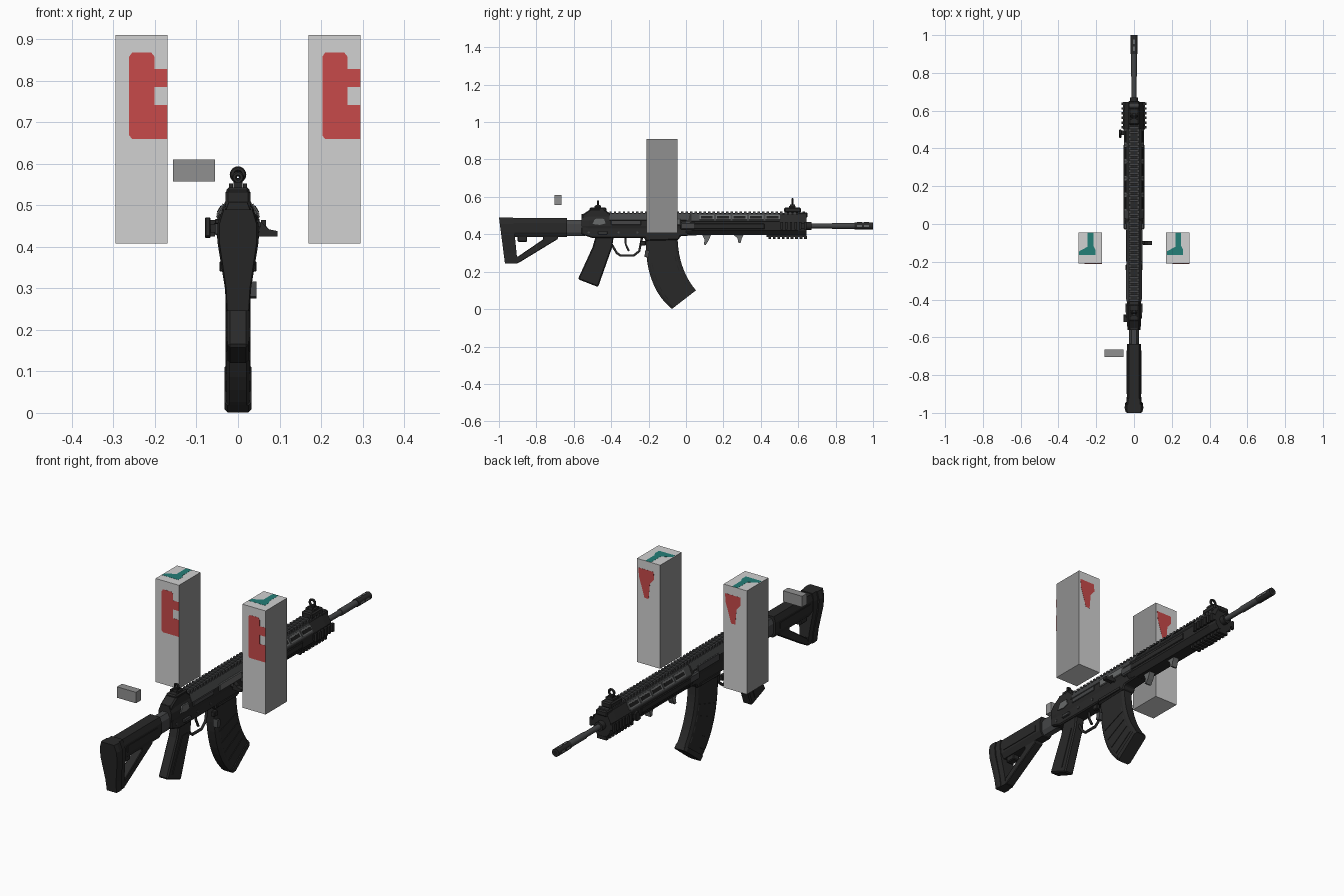
import bpy, bmesh, math
from mathutils import Matrix, Vector

cube = bpy.data.objects.get("Cube")
if cube:
    bpy.data.objects.remove(cube, do_unlink=True)


def material(name, r, g, b):
    m = bpy.data.materials.new(name)
    m.use_nodes = True
    m.diffuse_color = (r, g, b, 1)
    m.node_tree.nodes["Principled BSDF"].inputs["Base Color"].default_value = (r, g, b, 1)
    return m


POLYMER = material("dark polymer", .022, .022, .022)
BLACK = material("black rubber", .012, .012, .012)
STEEL = material("gunmetal", .058, .06, .062)
GREY = material("worn grey metal", .14, .145, .145)
PALE = material("pale box grey", .64, .64, .64)
MID = material("mid box grey", .28, .28, .28)
RED = material("red paint", .57, .068, .068)
TEAL = material("teal paint", .017, .21, .185)


def finish(bm, name, mat, bevel=0, mirror=False, array=None):
    """Turn a bmesh into an object with optional bevel, x mirror and y array."""
    bmesh.ops.recalc_face_normals(bm, faces=bm.faces)
    me = bpy.data.meshes.new(name)
    bm.to_mesh(me)
    bm.free()
    me.materials.append(mat)
    ob = bpy.data.objects.new(name, me)
    bpy.context.collection.objects.link(ob)
    if bevel:
        b = ob.modifiers.new("bevel", "BEVEL")
        b.width, b.segments = bevel, 1
    if array:
        a = ob.modifiers.new("array", "ARRAY")
        a.count, a.use_relative_offset, a.use_constant_offset = array[0], False, True
        a.constant_offset_displace = (0, array[1], 0)
    if mirror:
        ob.modifiers.new("mirror", "MIRROR")
    return ob


def loft(name, rings, mat, **kw):
    """Skin a list of equal-length rings and cap both ends."""
    bm = bmesh.new()
    vs = [[bm.verts.new(p) for p in ring] for ring in rings]
    n = len(vs[0])
    for a, b in zip(vs, vs[1:]):
        for i in range(n):
            bm.faces.new((a[i], a[(i + 1) % n], b[(i + 1) % n], b[i]))
    bm.faces.new(vs[0])
    bm.faces.new(vs[-1])
    return finish(bm, name, mat, **kw)


def prism(name, yz, x0, x1, mat, **kw):
    return loft(name, [[(x, y, z) for y, z in yz] for x in (x0, x1)], mat, **kw)


def mirrored(half, y, s=1):
    return [(x * s, y, z) for x, z in half] + [(-x * s, y, z) for x, z in reversed(half)]


def body(name, half, ys, mat, **kw):
    """Symmetric xz half profile extruded along y; ys holds (y, width scale)."""
    return loft(name, [mirrored(half, y, s) for y, s in ys], mat, **kw)


def box(name, x, y, z, mat, tilt=0, **kw):
    bm = bmesh.new()
    size = Vector((x[1] - x[0], y[1] - y[0], z[1] - z[0]))
    centre = Vector((sum(x), sum(y), sum(z))) / 2
    bmesh.ops.create_cube(bm, size=1, matrix=Matrix.Translation(centre) @
                          Matrix.Rotation(tilt, 4, "Y") @ Matrix.Diagonal(size).to_4x4())
    return finish(bm, name, mat, **kw)


def tube(name, r, y0, y1, z, mat, x=0, axis="Y", sides=16, **kw):
    """Smooth-sided cylinder along y, or along x from y0 to y1 with x as its y position."""
    bm = bmesh.new()
    mid = (y0 + y1) / 2
    rot = Matrix.Rotation(math.pi / 2, 4, "X" if axis == "Y" else "Y")
    at = (x, mid, z) if axis == "Y" else (mid, x, z)
    bmesh.ops.create_cone(bm, cap_ends=True, segments=sides, radius1=r, radius2=r,
                          depth=y1 - y0, matrix=Matrix.Translation(at) @ rot)
    for f in bm.faces:
        f.smooth = len(f.verts) == 4
    for e in bm.edges:
        e.smooth = e.calc_face_angle(0) < 1
    return finish(bm, name, mat, **kw)


# Stock: cheek tube, butt with a raked rear edge, pad, angled strut
body("stock_tube", [(.022, .385), (.036, .41), (.036, .46), (.026, .487)], [(-.97, 1), (-.635, 1)], POLYMER)


def butt_ring(y, s, rake):
    """Butt outline at y, leaning forward towards its lower end."""
    half = [(.027, .245), (.03, .3), (.047, .41), (.047, .455), (.036, .49)]
    return [(x, y + rake * (.49 - z), z) for x, y, z in mirrored(half, y, s)]


loft("stock_butt", [butt_ring(-.985, .9, .13), butt_ring(-.925, .85, .1)], POLYMER)
loft("butt_pad", [butt_ring(-1, .95, .13), butt_ring(-.98, 1.05, .13), butt_ring(-.955, 1, .1)], POLYMER)
prism("stock_strut", [(-.95, .247), (-.895, .247), (-.685, .375), (-.685, .41), (-.765, .41), (-.765, .372),
                      (-.9, .28), (-.95, .29)], -.022, .022, POLYMER, bevel=.003)
box("stock_latch", (-.018, .018), (-.9, -.85), (.36, .39), POLYMER, bevel=.004)
box("stock_side_panel", (.034, .039), (-.9, -.67), (.42, .45), POLYMER, mirror=True)
body("buffer_tube", [(.014, .39), (.026, .41), (.026, .455), (.014, .476)], [(-.65, 1), (-.54, 1)], STEEL)

# Receiver: upper with lighter shoulder shell, lower, rear hump
body("upper_receiver", [(.034, .43), (.038, .445), (.038, .475), (.024, .508)], [(-.56, .9), (-.52, 1), (.02, 1)], POLYMER)
body("receiver_shoulder", [(.036, .472), (.041, .476), (.026, .509)], [(-.41, 1), (.02, 1)], STEEL)
prism("lower_receiver", [(-.56, .44), (-.56, .4), (-.5, .38), (-.22, .38), (-.22, .365), (-.04, .37), (-.03, .39),
                         (.06, .395), (.06, .44)], -.034, .034, POLYMER, bevel=.005)
prism("rear_hump", [(-.56, .475), (-.555, .505), (-.51, .535), (-.44, .538), (-.4, .505), (-.4, .475)],
      -.03, .03, POLYMER, bevel=.006)
prism("rear_side_plate", [(-.5, .455), (-.485, .487), (-.44, .487), (-.43, .458), (-.46, .45)], .036, .043, GREY, mirror=True)
box("receiver_side_panel", (.036, .042), (-.4, -.24), (.45, .472), STEEL, mirror=True, bevel=.002)
box("ejection_cover", (.036, .044), (-.2, -.03), (.448, .484), GREY, bevel=.003)
box("bolt_panel", (-.043, -.036), (-.2, -.03), (.448, .484), STEEL, bevel=.003)
box("well_rib", (.033, .039), (-.21, -.06), (.375, .388), POLYMER, mirror=True)
tube("charging_arm", .009, .03, .07, .44, POLYMER, x=-.1, axis="X", sides=10)
loft("charging_knob", [[(x, y, z) for x, z in ((.048, .425), (.095, .425), (.095, .438), (.075, .442), (.055, .46))]
                       for y in (-.112, -.09)], POLYMER)
box("selector", (.033, .045), (-.47, -.42), (.4, .415), STEEL, mirror=True, bevel=.002)
box("selector_lever", (-.056, -.035), (-.52, -.48), (.455, .467), POLYMER, bevel=.002)
box("magazine_release", (.025, .045), (-.245, -.215), (.34, .365), POLYMER, mirror=True, bevel=.003)
for y in (-.52, -.36, -.26):
    tube("receiver_pin", .006, -.037, .037, .41, STEEL, x=y, axis="X", sides=12)

# Grip and trigger
prism("grip", [(-.48, .4), (-.385, .4), (-.395, .33), (-.47, .118), (-.578, .16), (-.5, .33)], -.025, .025, POLYMER, bevel=.006)
prism("grip_panel", [(-.465, .33), (-.42, .33), (-.49, .15), (-.54, .172)], .024, .028, POLYMER, mirror=True)


def rod(name, pts, r, mat):
    cu = bpy.data.curves.new(name, "CURVE")
    cu.dimensions, cu.bevel_depth, cu.bevel_resolution = "3D", r, 1
    sp = cu.splines.new("POLY")
    sp.points.add(len(pts) - 1)
    for p, (y, z) in zip(sp.points, pts):
        p.co = (0, y, z, 1)
    cu.use_fill_caps = True
    cu.materials.append(mat)
    bpy.context.collection.objects.link(bpy.data.objects.new(name, cu))


rod("trigger_guard", [(-.4, .35), (-.37, .3), (-.35, .286), (-.28, .286), (-.25, .31), (-.235, .385)], .007, POLYMER)
rod("trigger", [(-.325, .385), (-.322, .345), (-.305, .31)], .006, POLYMER)


# Curved magazine with shallow ribs and floor plate
def bezier(a, b, c, t):
    return Vector(a) * (1 - t) ** 2 + Vector(b) * 2 * t * (1 - t) + Vector(c) * t * t


def mag_ring(t, w, inset=0):
    back = bezier((-.215, .4), (-.225, .12), (-.075, .001), t)
    front = bezier((-.045, .4), (-.047, .22), (.053, .1), t)
    a, b = back.lerp(front, inset), back.lerp(front, 1 - inset)
    c, d = a.lerp(b, .08), a.lerp(b, .92)
    half = [(w * .75, a), (w, c), (w, d), (w * .75, b)]
    return [(x, p.x, p.y) for x, p in half] + [(-x, p.x, p.y) for x, p in reversed(half)]


loft("magazine", [mag_ring(i / 10, .028) for i in range(11)], POLYMER)
for i in range(4):
    t = .32 + i * .15
    loft("magazine_rib", [mag_ring(t, .0305, .08), mag_ring(t + .09, .0305, .08)], POLYMER)
loft("magazine_floor", [mag_ring(.93, .033), mag_ring(1, .033)], POLYMER)
prism("magazine_catch", [(-.222, .28), (-.2, .275), (-.195, .312), (-.217, .317)], .02, .044, STEEL)

# Handguard with lighter shoulder, tilted vents, side panels and rails
body("handguard", [(.03, .395), (.05, .42), (.052, .465), (.028, .508)],
     [(0, .85), (.03, 1), (.6, 1), (.645, .9)], POLYMER)
body("handguard_shoulder", [(.048, .468), (.053, .472), (.03, .51)], [(.03, 1), (.5, 1)], STEEL)
SLOPE = -math.atan2(.023, .038)
for i in range(5):
    y = .072 + i * .088
    for nm, grow, lift, m in (("vent_frame", 0, 0, GREY), ("vent_opening", .007, .002, BLACK)):
        box(nm, (.039 + lift, .045 + lift), (y + grow, y + .078 - grow), (.475 + grow, .505 - grow),
            m, tilt=SLOPE, mirror=True)
box("handguard_side_panel", (.049, .056), (.04, .42), (.428, .457), POLYMER, mirror=True, bevel=.003)
box("handguard_joint", (.03, .055), (-.03, .05), (.425, .465), STEEL, mirror=True, bevel=.006)
box("top_rail", (-.018, .018), (-.41, .64), (.5, .514), POLYMER)
box("top_rail_tooth", (-.026, .026), (-.41, -.397), (.509, .523), STEEL, array=(44, .024))
box("lower_rail", (-.018, .018), (.43, .645), (.385, .4), POLYMER)
box("lower_rail_tooth", (-.026, .026), (.44, .454), (.376, .392), POLYMER, array=(9, .024))
box("side_rail", (.045, .058), (.5, .645), (.432, .458), POLYMER, mirror=True)
box("side_rail_tooth", (.055, .067), (.505, .518), (.425, .465), POLYMER, mirror=True, array=(6, .025))
prism("sling_lever", [(.455, .425), (.475, .42), (.5, .43), (.5, .465), (.475, .472)], -.08, -.066, POLYMER, bevel=.003)
box("sling_lever_arm", (-.07, -.045), (.47, .495), (.435, .455), POLYMER)
prism("front_hand_stop", [(.085, .4), (.135, .4), (.12, .365), (.105, .342), (.095, .345), (.1, .37)], -.015, .015, GREY)
prism("rear_hand_stop", [(.25, .4), (.31, .4), (.297, .375), (.292, .352), (.28, .355), (.275, .38)], -.015, .015, GREY)

# Barrel and slotted muzzle device
tube("barrel", .013, .6, .95, .445, STEEL)
tube("gas_block", .022, .63, .67, .445, POLYMER)
tube("barrel_collar", .016, .78, .9, .445, STEEL)
tube("muzzle_device", .019, .9, 1, .445, POLYMER)
tube("muzzle_bore", .009, .99, 1.0005, .445, BLACK)
box("muzzle_slot", (.012, .0195), (.915, .94), (.44, .45), GREY, mirror=True, array=(2, .038))
box("muzzle_top_slot", (-.005, .005), (.915, .94), (.46, .4645), GREY, array=(2, .038))

# Sights: base, post, side ears and ring
for nm, y, r, top in (("rear_sight", -.47, .015, .582), ("front_sight", .57, .02, .594)):
    box(nm + "_base", (-.028, .028), (y - .045, y + .045), (.515, .543), POLYMER, bevel=.006)
    box(nm + "_post", (-.011, .011), (y - .014, y + .014), (.53, top - 2 * r + .004), POLYMER)
    box(nm + "_ear", (.012, .022), (y - .02, y + .015), (.53, .552), POLYMER, mirror=True)
    bpy.ops.mesh.primitive_torus_add(location=(0, y, top - r), rotation=(math.pi / 2, 0, 0), major_radius=r - .006,
                                     minor_radius=.006, major_segments=16, minor_segments=6)
    bpy.context.object.name = nm + "_ring"
    bpy.context.object.data.materials.append(POLYMER)
box("front_sight_hinge", (-.03, .03), (.6, .65), (.49, .517), POLYMER, bevel=.005)

# Two tall boxes with darker sides and plain painted patches, and one small box
for x in (-.295, .17):
    right = x + .125
    tall = box("tall_box", (x, right), (-.21, -.045), (.408, .91), PALE)
    tall.data.materials.append(MID)
    for f in tall.data.polygons:
        f.material_index = int(abs(f.normal.x) > .5)
    loft("front_patch", [[(x + .04, y, .66), (right, y, .66), (right, y, .742), (x + .094, y, .742), (x + .094, y, .785),
                          (right, y, .785), (right, y, .828), (x + .094, y, .828), (x + .094, y, .858), (x + .086, y, .868),
                          (x + .04, y, .868), (x + .033, y, .858), (x + .033, y, .668)] for y in (-.2106, -.209)], RED)
    loft("back_patch", [[(right - .008, y, .868), (x + .035, y, .868), (x + .033, y, .83), (x + .055, y, .805), (x + .062, y, .73),
                         (x + .084, y, .73), (right - .012, y, .825)] for y in (-.046, -.0444)], RED)
    loft("top_patch", [[(x + .004, -.165, z), (x + .09, -.165, z), (x + .09, -.135, z), (x + .08, -.115, z), (x + .08, -.046, z),
                        (x + .05, -.046, z), (x + .05, -.12, z), (x + .004, -.145, z)] for z in (.909, .9106)], TEAL)
box("small_box", (-.157, -.055), (-.703, -.665), (.557, .61), MID)
